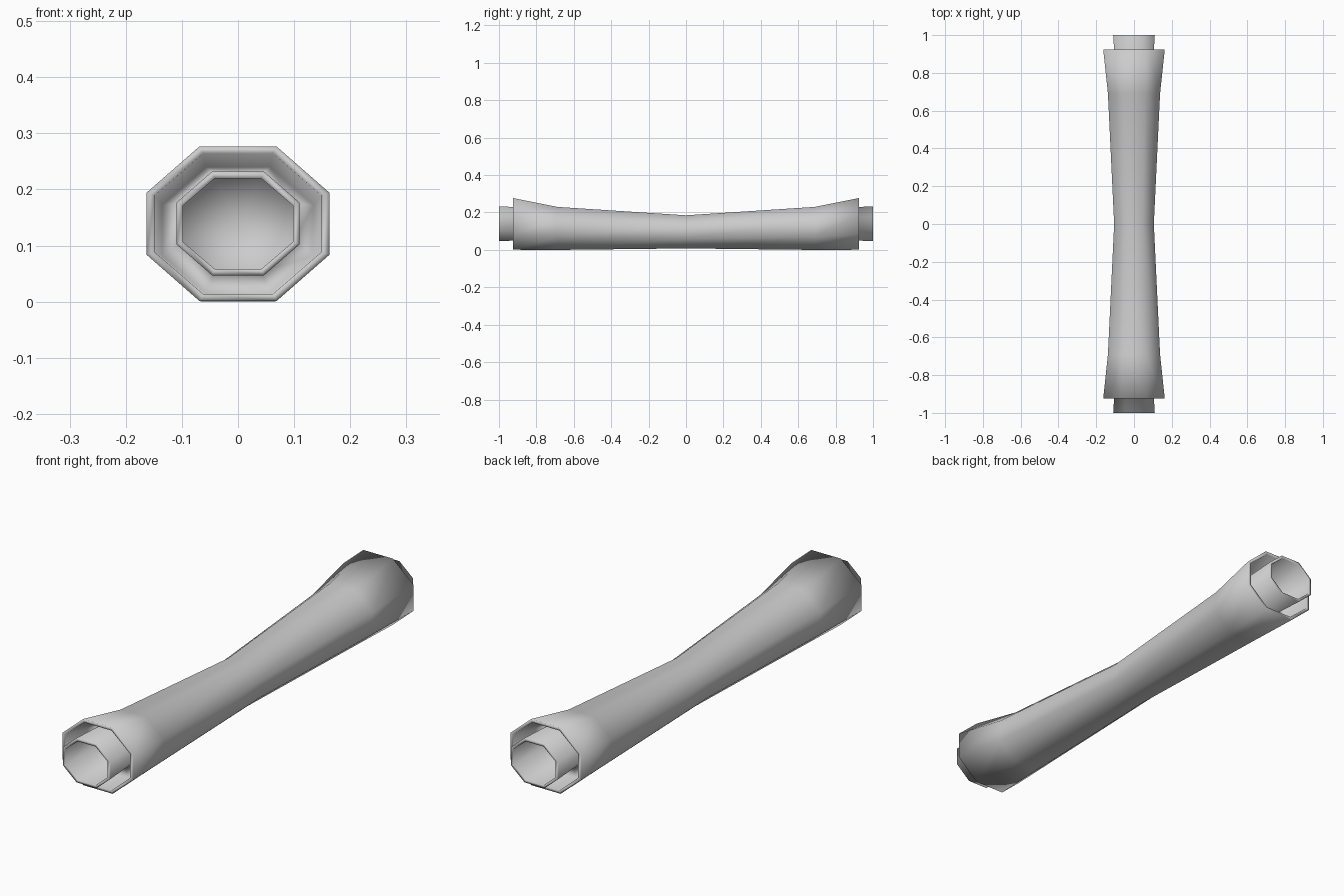
import bpy
import bmesh

cube = bpy.data.objects.get("Cube")
if cube:
    bpy.data.objects.remove(cube, do_unlink=True)

grey = bpy.data.materials.new("light_grey")
grey.use_nodes = True
colour = (0.6, 0.6, 0.6, 1)
grey.diffuse_color = colour
grey.node_tree.nodes["Principled BSDF"].inputs["Base Color"].default_value = colour

# Half of the tube, from the socket floor to the waist: y, half width, bottom, top
half = [
    (0.80, 0.098, 0.058, 0.220),   # socket floor
    (1.00, 0.098, 0.058, 0.220),   # inner collar lip
    (1.00, 0.110, 0.047, 0.232),   # outer collar lip
    (0.80, 0.098, 0.054, 0.227),   # collar root
    (0.80, 0.135, 0.014, 0.240),   # recess floor
    (0.925, 0.149, 0.014, 0.264),  # sleeve inner lip
    (0.925, 0.163, 0.001, 0.277),  # sleeve outer lip
    (0.69, 0.138, 0.000, 0.230),   # end of the flare
    (0.00, 0.105, 0.008, 0.185),   # waist
]
stations = half + [(-y, w, lo, hi) for y, w, lo, hi in reversed(half[:-1])]

# Octagon as fractions of half width and height
corner = [(0.42, 1), (1, 0.7), (1, 0.3), (0.42, 0)]
octagon = corner + [(-x, z) for x, z in reversed(corner)]

bm = bmesh.new()


def ring(y, w, lo, hi):
    return [bm.verts.new((x * w, y, lo + z * (hi - lo))) for x, z in octagon]


def cap(loop, station):
    y, w, lo, hi = station
    centre = bm.verts.new((0, y, (lo + hi) / 2))
    for i in range(8):
        bm.faces.new((loop[i], loop[(i + 1) % 8], centre))


# Skin the rings and close both sockets
rings = [ring(*s) for s in stations]
for a, b in zip(rings, rings[1:]):
    for i in range(8):
        j = (i + 1) % 8
        bm.faces.new((a[i], a[j], b[j], b[i]))
cap(rings[0], stations[0])
cap(rings[-1], stations[-1])
bmesh.ops.recalc_face_normals(bm, faces=bm.faces)
for f in bm.faces:
    f.smooth = True

mesh = bpy.data.meshes.new("flared_tube")
bm.to_mesh(mesh)
bm.free()
mesh.materials.append(grey)
tube = bpy.data.objects.new("flared_tube", mesh)
bpy.context.collection.objects.link(tube)
